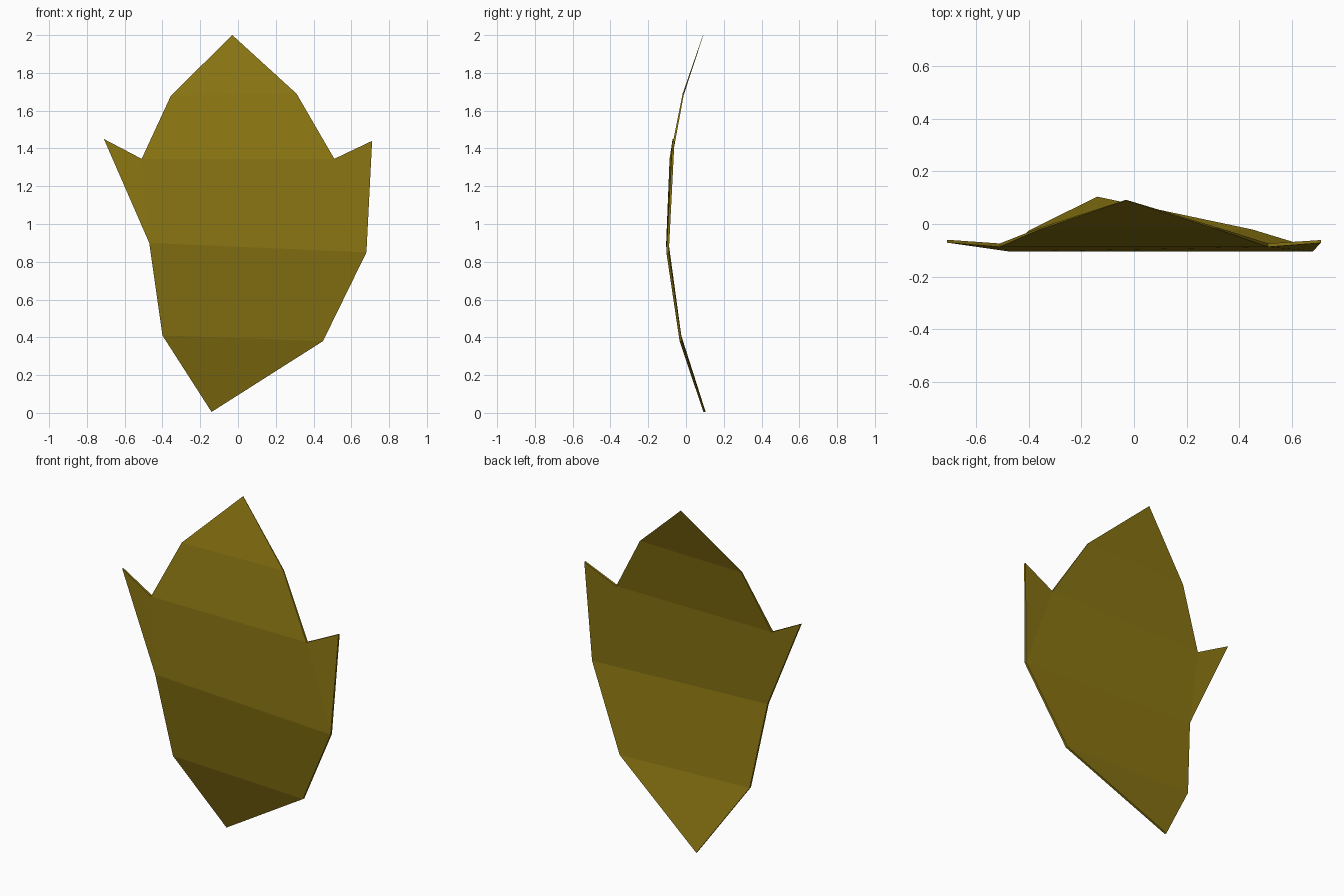
import bpy
import bmesh

cube = bpy.data.objects.get("Cube")
if cube:
    bpy.data.objects.remove(cube)

# Single olive gold colour
gold = bpy.data.materials.new("olive gold")
gold.use_nodes = True
colour = (0.25, 0.175, 0.006, 1)
gold.diffuse_color = colour
gold.node_tree.nodes["Principled BSDF"].inputs["Base Color"].default_value = colour

# Outline points by name: x, z, front y, thickness
points = {
    "bottom": (-0.14, 0.005, 0.092, 0.012),
    "low_l": (0.45, 0.38, -0.034, 0.013), "low_r": (-0.40, 0.41, -0.038, 0.013),
    "mid_l": (0.68, 0.85, -0.104, 0.013), "mid_r": (-0.47, 0.90, -0.105, 0.013),
    "wing_l": (0.71, 1.44, -0.072, 0.011), "wing_r": (-0.71, 1.45, -0.071, 0.011),
    "notch_l": (0.51, 1.345, -0.087, 0.013), "notch_r": (-0.51, 1.345, -0.087, 0.013),
    "high_l": (0.31, 1.69, -0.018, 0.007), "high_r": (-0.355, 1.68, -0.02, 0.007),
    "top": (-0.03, 2.0, 0.09, 0.002),
}
# Flat bands of the bent sheet, each counter-clockwise seen from the front
bands = [
    "bottom low_l low_r", "low_r low_l mid_l mid_r",
    "mid_r mid_l notch_l notch_r", "mid_l wing_l notch_l", "mid_r notch_r wing_r",
    "notch_r notch_l high_l high_r", "high_r high_l top",
]
rim = ("bottom low_l mid_l wing_l notch_l high_l top "
       "high_r notch_r wing_r mid_r low_r").split()

bm = bmesh.new()
front = {n: bm.verts.new((x, y, z)) for n, (x, z, y, t) in points.items()}
back = {n: bm.verts.new((x, y + t, z)) for n, (x, z, y, t) in points.items()}

# Front and back skins
for band in bands:
    names = band.split()
    bm.faces.new([front[n] for n in names])
    bm.faces.new([back[n] for n in reversed(names)])

# Thin edge all the way round
for a, b in zip(rim, rim[1:] + rim[:1]):
    bm.faces.new((front[b], front[a], back[a], back[b]))
bmesh.ops.recalc_face_normals(bm, faces=bm.faces[:])

mesh = bpy.data.meshes.new("curved_plate")
bm.to_mesh(mesh)
bm.free()
mesh.materials.append(gold)
plate = bpy.data.objects.new("curved_plate", mesh)
bpy.context.collection.objects.link(plate)
